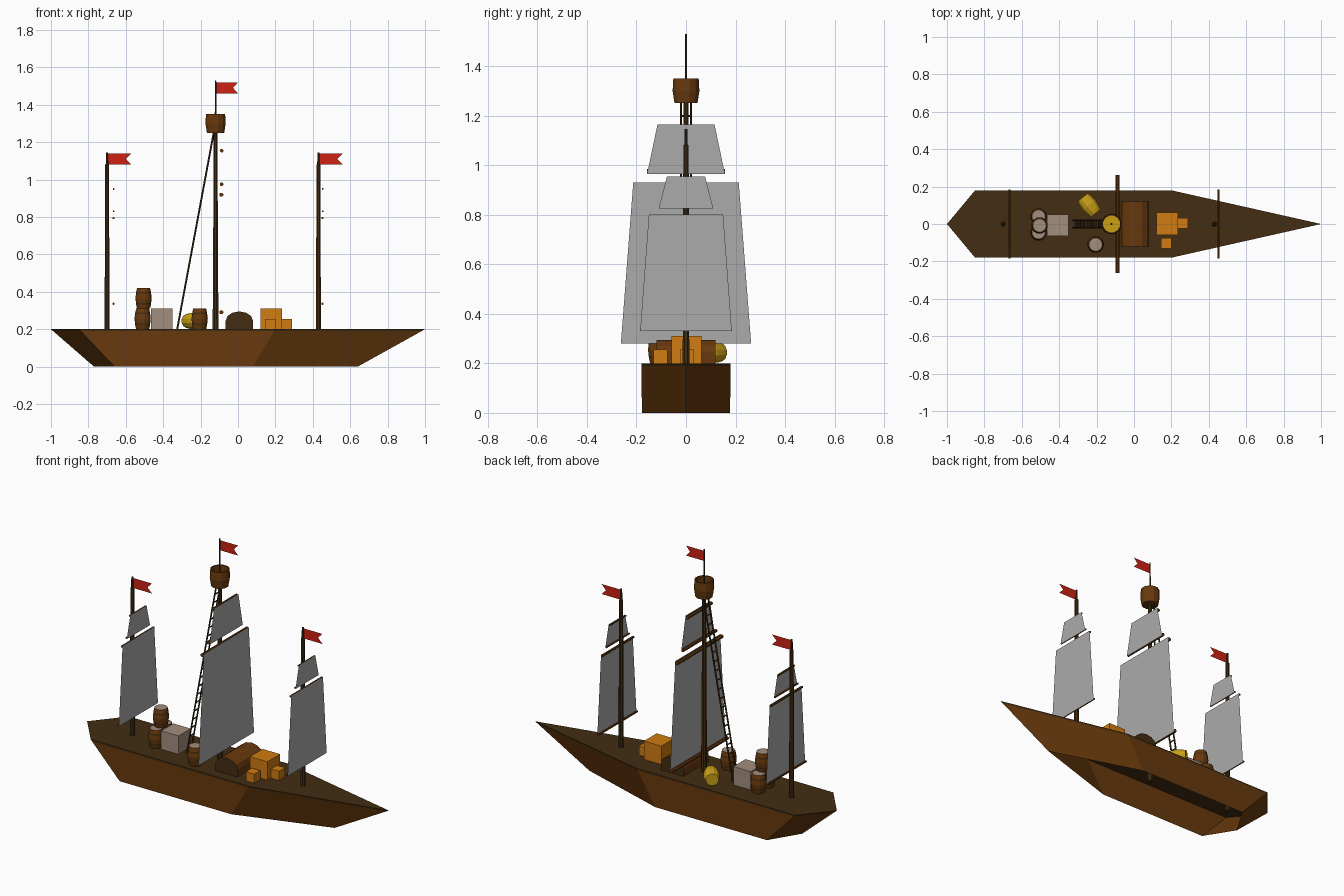
import bpy, bmesh, math
from mathutils import Vector, Matrix

if "Cube" in bpy.data.objects:
    bpy.data.objects.remove(bpy.data.objects["Cube"])


def mat(name, r, g, b):
    m = bpy.data.materials.new(name)
    m.diffuse_color = (r, g, b, 1)
    m.use_nodes = True
    m.node_tree.nodes["Principled BSDF"].inputs["Base Color"].default_value = m.diffuse_color
    return m


BROWN = mat("hull_brown", .14, .042, .004)
DARK = mat("dark_wood", .056, .026, .006)
SAIL = mat("sail_grey", .41, .41, .41)
RED = mat("flag_red", .62, .016, .006)
ORANGE = mat("crate_orange", .63, .2, .006)
GOLD = mat("gold", .58, .35, .008)
BEIGE = mat("pale_beige", .36, .27, .21)


def make(name, verts, faces, mats, rule=None):
    """Mesh object; rule(face) gives the material index."""
    me = bpy.data.meshes.new(name)
    me.from_pydata([tuple(v) for v in verts], [], faces)
    bm = bmesh.new()
    bm.from_mesh(me)
    bmesh.ops.recalc_face_normals(bm, faces=bm.faces)
    if rule:
        for f in bm.faces:
            f.material_index = rule(f)
    bm.to_mesh(me)
    bm.free()
    for m in mats:
        me.materials.append(m)
    ob = bpy.data.objects.new(name, me)
    bpy.context.collection.objects.link(ob)
    return ob


def loft(name, rings, mats, caps=(True, True), rule=None):
    """Skin a list of equal-length point rings."""
    n = len(rings[0])
    verts = [p for r in rings for p in r]
    faces = [(k * n + i, k * n + (i + 1) % n, (k + 1) * n + (i + 1) % n, (k + 1) * n + i)
             for k in range(len(rings) - 1) for i in range(n)]
    if caps[0]:
        faces.append(tuple(reversed(range(n))))
    if caps[1]:
        faces.append(tuple(range((len(rings) - 1) * n, len(rings) * n)))
    return make(name, verts, faces, mats, rule)


def lathe(name, profile, mats, loc=(0, 0, 0), sides=10, rule=None, caps=(True, True)):
    """Turn (radius, z) points about a vertical axis."""
    rings = [[(r * math.cos((i + .5) * math.tau / sides), r * math.sin((i + .5) * math.tau / sides), z)
              for i in range(sides)] for r, z in profile]
    ob = loft(name, rings, mats, caps, rule)
    ob.location = loc
    return ob


def rod(name, a, b, r, m, sides=8):
    a, b = Vector(a), Vector(b)
    ob = lathe(name, [(r, 0), (r, (b - a).length)], [m], a, sides)
    ob.rotation_euler = (b - a).to_track_quat('Z', 'Y').to_euler()
    return ob


def box(name, x0, x1, y0, y1, z0, z1, m):
    ring = [(x0, y0), (x1, y0), (x1, y1), (x0, y1)]
    return loft(name, [[(x, y, z) for x, y in ring] for z in (z0, z1)], [m])


# Hull: flared walls, open underneath, with a thin dark deck slab
top = [(-1, 0), (-.85, -.18), (.2, -.18), (1, 0), (.2, .18), (-.85, .18)]
low = [(-.77, 0), (-.66, -.178), (.08, -.178), (.64, 0), (.08, .178), (-.66, .178)]


def outline(z):
    t = z / .2
    return [(a[0] * t + b[0] * (1 - t), a[1] * t + b[1] * (1 - t), z) for a, b in zip(top, low)]


loft("hull", [outline(0), outline(.19)], [BROWN], (False, False))
loft("deck", [outline(.19), outline(.2)], [DARK])


# Masts with flags
def flag(name, x, z, length):
    pts = [(0, 0), (length, 0), (length * .78, .03), (length, .06), (0, .06)]
    make(name, [(x + px, 0, z + pz) for px, pz in pts], [(0, 1, 2), (0, 2, 4), (2, 3, 4)], [RED])


for name, x in (("mizzen", -.7), ("fore", .43)):
    lathe(name + "_mast", [(.015, .1), (.011, 1.08), (.007, 1.085), (.006, 1.145)], [DARK], (x, 0, 0), 8)
    flag(name + "_flag", x - .005, 1.08, .135)
lathe("main_mast", [(.018, .08), (.014, .6), (.011, 1.26), (.005, 1.27), (.004, 1.53)], [DARK], (-.12, 0, 0), 8)
flag("main_flag", -.12, 1.46, .12)


# Square sails, each with a yard at head and foot
def sail(name, x, z0, z1, w0, w1, r):
    make(name, [(x, -w0, z0), (x, w0, z0), (x, w1, z1), (x, -w1, z1)], [(0, 1, 2, 3)], [SAIL])
    for part, z, w in (("foot", z0 + r, w0), ("head", z1 - r, w1)):
        rod(name + "_" + part + "_yard", (x - r, -w, z), (x - r, w, z), r, BROWN)


sail("main_course", -.078, .28, .93, .263, .213, .011)
sail("main_topsail", -.078, .965, 1.165, .157, .115, .01)
for name, x in (("mizzen", -.66), ("fore", .458)):
    sail(name + "_course", x, .33, .80, .185, .15, .006)
    sail(name + "_topsail", x, .825, .955, .11, .077, .005)

# Lookout basket: open tub with gold floor
lathe("lookout_basket", [(.048, 1.25), (.056, 1.3), (.053, 1.35), (.046, 1.35), (.046, 1.27)],
      [BROWN], (-.12, 0, 0), 12, caps=(True, False))
lathe("lookout_floor", [(.047, 1.275), (.047, 1.285)], [GOLD], (-.12, 0, 0), 12)

# Ladder leaning on the main mast
foot, head = Vector((-.325, 0, .2)), Vector((-.13, 0, 1.25))
for side in (-1, 1):
    off = Vector((0, side * .02, 0))
    rod("ladder_rail", foot + off, head + off, .005, DARK, 6)
for i in range(1, 20):
    p = foot.lerp(head, i / 20)
    rod("ladder_rung", p + Vector((0, -.02, 0)), p + Vector((0, .02, 0)), .004, DARK, 6)


# Barrels
def barrel(name, x, y, z, mats):
    prof = [(.036, 0), (.041, .022), (.042, .03), (.045, .055), (.042, .08), (.041, .088), (.036, .11)]

    def rule(f):
        c = f.calc_center_median()
        if abs(f.normal.z) > .9:
            return 2
        return 1 if .02 < c.z < .03 or .08 < c.z < .09 else 0
    return lathe(name, prof, mats, (x, y, z), 12, rule)


wood = [BROWN, DARK, BEIGE]
barrel("barrel_left", -.51, -.045, .2, wood)
barrel("barrel_right", -.51, .04, .2, wood)
barrel("barrel_stacked", -.505, -.008, .31, wood)
barrel("barrel_single", -.205, -.11, .2, wood)
axis = Vector((.62, -.78, 0))
start = Vector((-.24, .1, .244)) - axis * .055
lying = barrel("gold_barrel", *start, [GOLD, GOLD, GOLD])
lying.rotation_euler = axis.to_track_quat('Z', 'Y').to_euler()

# Crates
box("grey_crate", -.465, -.35, -.063, .052, .2, .31, BEIGE)
box("large_crate", .12, .235, -.058, .062, .2, .31, ORANGE)
box("small_crate_bow", .236, .29, -.025, .032, .2, .255, ORANGE)
box("small_crate_side", .145, .2, -.132, -.075, .2, .255, ORANGE)

# Chest with domed lid; ends are darker
arc = [(.073 * math.cos(math.pi * i / 6), .245 + .05 * math.sin(math.pi * i / 6)) for i in range(7)]
section = [(-.073, .2), (.073, .2)] + arc
loft("chest", [[(x + .007, y, z) for x, z in section] for y in (-.12, .12)], [BROWN, DARK],
     rule=lambda f: 1 if abs(f.normal.y) > .5 else 0)
